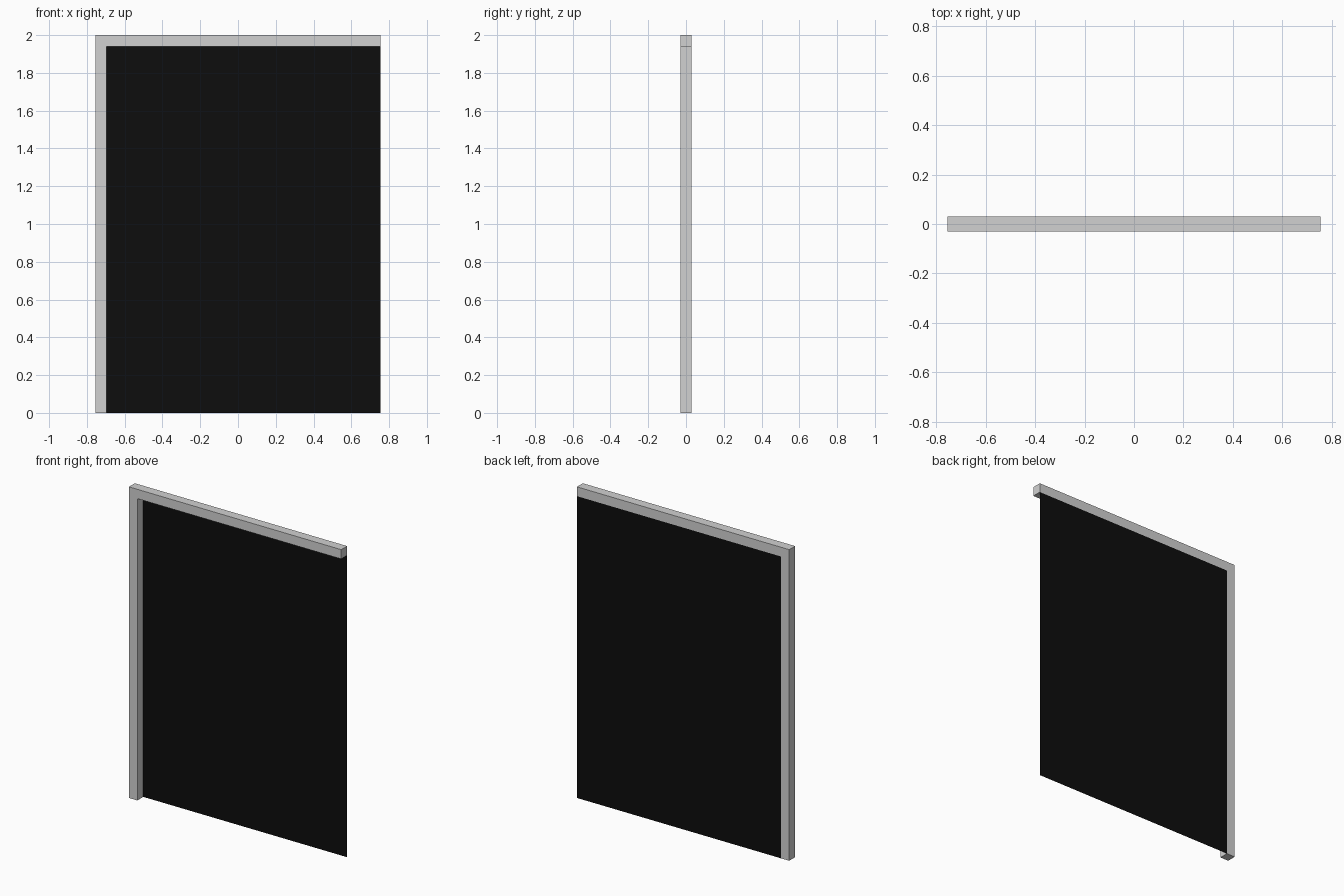
import bpy
import bmesh

cube = bpy.data.objects.get("Cube")
if cube:
    bpy.data.objects.remove(cube, do_unlink=True)

HALF_W, HEIGHT = 0.755, 2.0
BAR, HALF_D = 0.06, 0.03


def make_material(name, value):
    mat = bpy.data.materials.new(name)
    mat.use_nodes = True
    colour = (value, value, value, 1)
    mat.diffuse_color = colour
    mat.node_tree.nodes["Principled BSDF"].inputs["Base Color"].default_value = colour
    return mat


def make_sheet(name, outline, y, mat, depth=0):
    """Flat upright outline of (x, z) points, extruded towards +y by depth."""
    bm = bmesh.new()
    face = bm.faces.new([bm.verts.new((x, y, z)) for x, z in outline])
    if depth:
        out = bmesh.ops.extrude_face_region(bm, geom=[face])
        moved = [v for v in out["geom"] if isinstance(v, bmesh.types.BMVert)]
        bmesh.ops.translate(bm, verts=moved, vec=(0, depth, 0))
        bmesh.ops.recalc_face_normals(bm, faces=bm.faces)
    mesh = bpy.data.meshes.new(name)
    bm.to_mesh(mesh)
    bm.free()
    mesh.materials.append(mat)
    obj = bpy.data.objects.new(name, mesh)
    bpy.context.collection.objects.link(obj)
    return obj


grey = make_material("light grey", 0.64)
black = make_material("black", 0.004)

# Frame: one post on the right side joined to a top beam
inner_x, inner_z = -HALF_W + BAR, HEIGHT - BAR
make_sheet("frame", [(-HALF_W, 0), (inner_x, 0), (inner_x, inner_z),
                     (HALF_W, inner_z), (HALF_W, HEIGHT), (-HALF_W, HEIGHT)],
           -HALF_D, grey, 2 * HALF_D)

# Thin panel, flush with the back of the frame
make_sheet("panel", [(inner_x, 0), (HALF_W, 0), (HALF_W, inner_z), (inner_x, inner_z)],
           HALF_D, black)
